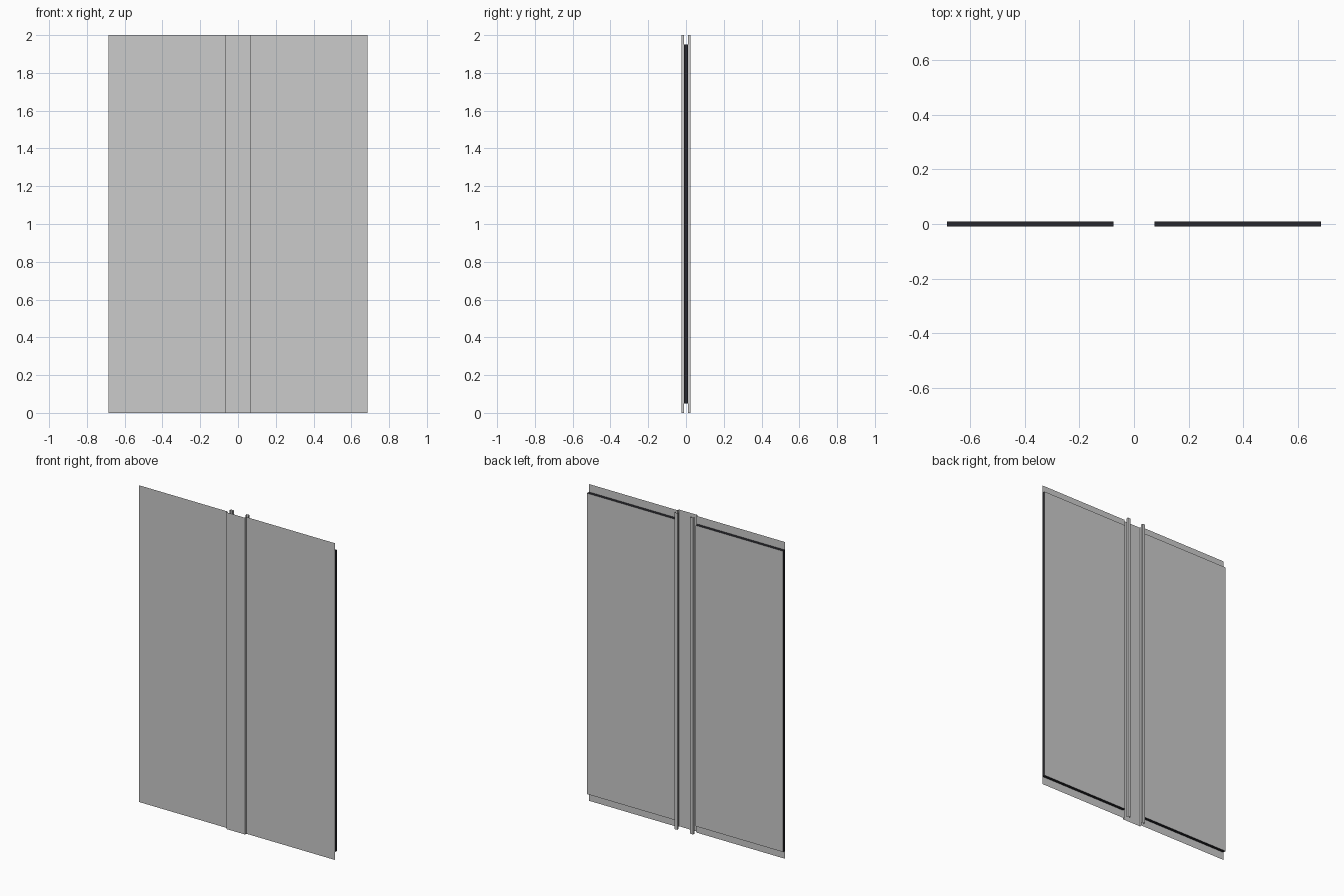
import bpy

if "Cube" in bpy.data.objects:
    bpy.data.objects.remove(bpy.data.objects["Cube"])

H = 2.0          # full height
W = 0.685        # half width
Z0, Z1 = 0.05, 1.95

dark = bpy.data.materials.new("dark_rim")
dark.diffuse_color = (0.02, 0.02, 0.025, 1)
dark.use_nodes = True
dark.node_tree.nodes["Principled BSDF"].inputs["Base Color"].default_value = dark.diffuse_color


def make(name, verts, faces, mat=None):
    me = bpy.data.meshes.new(name)
    me.from_pydata(verts, [], faces)
    me.update()
    ob = bpy.data.objects.new(name, me)
    bpy.context.collection.objects.link(ob)
    if mat:
        me.materials.append(mat)
    return ob


def extrude_profile(name, pts, z0, z1):
    """Open sheet-metal profile in x/y, run upwards."""
    n = len(pts)
    verts = [(x, y, z) for z in (z0, z1) for x, y in pts]
    faces = [(i, i + 1, n + i + 1, n + i) for i in range(n - 1)]
    return make(name, verts, faces)


def rim(name, x0, x1, y0, y1, z0, z1):
    """Four edge faces closing the gap between front and back sheets."""
    loop = [(x0, z0), (x1, z0), (x1, z1), (x0, z1)]
    verts = [(x, y, z) for y in (y0, y1) for x, z in loop]
    faces = [(i, i + 4, (i + 1) % 4 + 4, (i + 1) % 4) for i in range(4)]
    faces = [f[::-1] for f in faces]
    return make(name, verts, faces, dark)


for side, s in (("left", -1), ("right", 1)):
    a, b = sorted((s * 0.065, s * W))
    c, d = sorted((s * 0.075, s * W))
    # full-height front sheet, shorter back sheet, dark rim between them
    extrude_profile(side + "_front_sheet", [(a, -0.01), (b, -0.01)], 0, H)
    extrude_profile(side + "_back_sheet", [(d, 0.01), (c, 0.01)], Z0, Z1)
    rim(side + "_panel_rim", c, d, -0.01, 0.01, Z0, Z1)
    # small open channel on the back beside the centre joint
    ch = [(s * 0.065, 0.01), (s * 0.065, 0.023),
          (s * 0.045, 0.023), (s * 0.045, 0.01)]
    extrude_profile(side + "_back_channel", ch if s > 0 else ch[::-1], 0, H)

# centre cover strip with folded returns
extrude_profile("centre_cover_strip",
                [(-0.065, -0.01), (-0.065, -0.023),
                 (0.065, -0.023), (0.065, -0.01)], 0, H)
